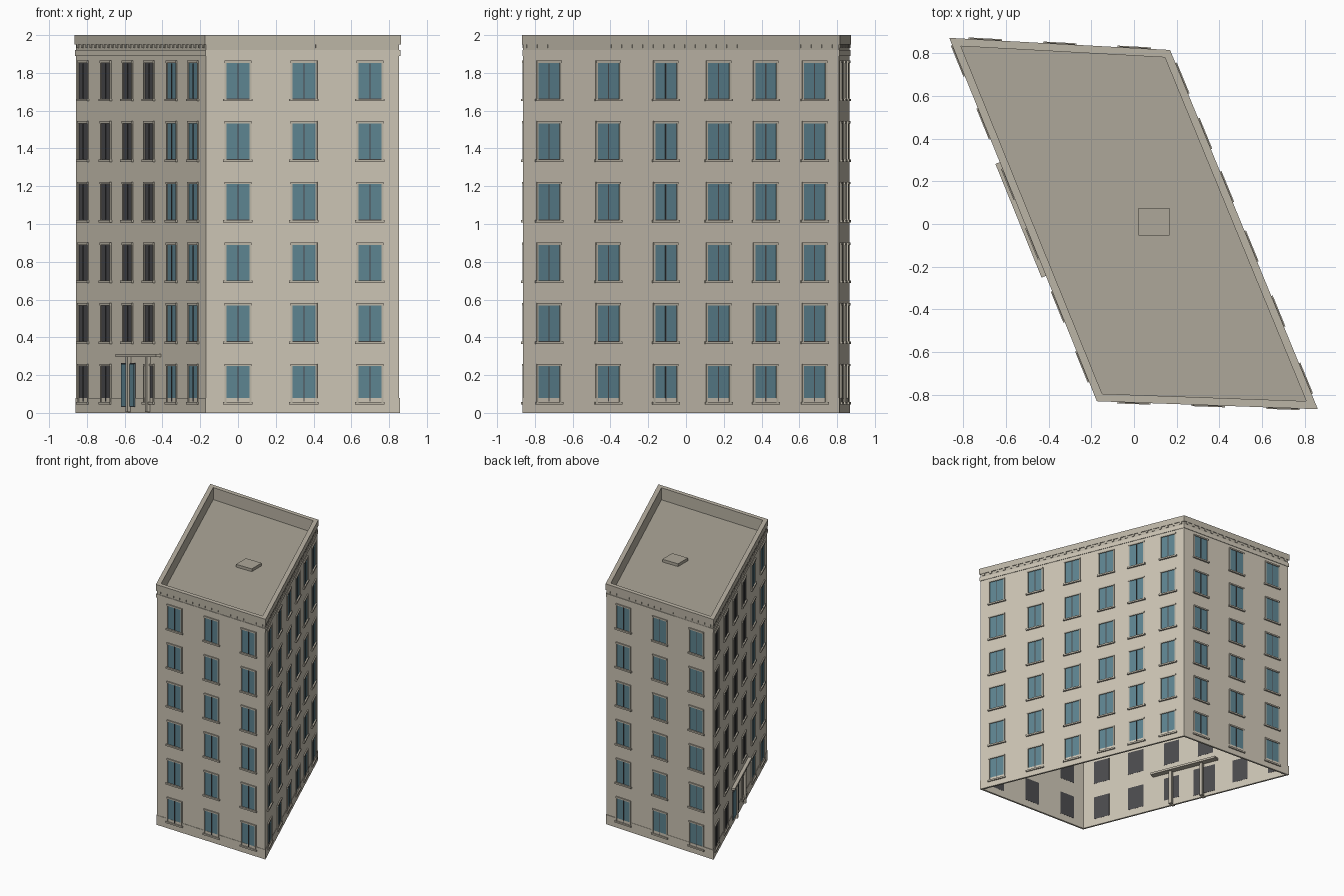
import bpy, bmesh
from mathutils import Vector
from mathutils.geometry import intersect_line_line_2d

if "Cube" in bpy.data.objects:
    bpy.data.objects.remove(bpy.data.objects["Cube"])

# Footprint corners, counter-clockwise: front-left, front-right, back-right, back-left
PLAN = [Vector(p) for p in ((-.17, -.825), (.853, -.862), (.165, .81), (-.857, .866))]
FLOORS = [.045 + .321 * i for i in range(6)]
COLUMNS = [(.166, .507, .849),
           (.081, .269, .451, .618, .767, .922),
           (.161, .502, .844),
           (.058, .232, .40, .565, .74, .906)]


def material(name, rgb):
    m = bpy.data.materials.new(name)
    m.diffuse_color = (*rgb, 1)
    m.use_nodes = True
    m.node_tree.nodes["Principled BSDF"].inputs["Base Color"].default_value = m.diffuse_color
    return m


STONE = material("stone", (.60, .55, .455))
TRIM = material("trim", (.50, .46, .38))
ROOF = material("roof", (.42, .39, .32))
GLASS = material("glass", (.11, .23, .28))
DARK = material("dark", (.07, .07, .075))

parts = {}


def mesh_for(name, mat):
    if name not in parts:
        parts[name] = (bmesh.new(), mat)
    return parts[name][0]


def offset_plan(d):
    """Footprint with every wall moved outward by d."""
    lines = []
    for i in range(4):
        a, b = PLAN[i], PLAN[(i + 1) % 4]
        u = (b - a).normalized()
        n = Vector((u.y, -u.x)) * d
        lines.append((a + n - u * 3, b + n + u * 3))
    return [intersect_line_line_2d(*lines[i - 1], *lines[i]) for i in range(4)]


def ring(name, mat, inner, outer, z0, z1):
    """Hollow band following the footprint."""
    bm = mesh_for(name, mat)
    loops = [[bm.verts.new((p.x, p.y, z)) for p in offset_plan(d)]
             for d, z in ((outer, z0), (outer, z1), (inner, z1), (inner, z0))]
    for k in range(4):
        lo, hi = loops[k], loops[(k + 1) % 4]
        for i in range(4):
            j = (i + 1) % 4
            bm.faces.new((lo[i], lo[j], hi[j], hi[i]))


def wall_box(name, mat, wall, along, width, d0, d1, z0, z1):
    """Box placed on a wall: along its length, from depth d0 to d1 (outward)."""
    a, b = PLAN[wall], PLAN[(wall + 1) % 4]
    u = (b - a).normalized()
    n = Vector((u.y, -u.x))
    bm = mesh_for(name, mat)
    v = []
    for z in (z0, z1):
        for s, d in ((-.5, d1), (.5, d1), (.5, d0), (-.5, d0)):
            p = a + u * (along + s * width) + n * d
            v.append(bm.verts.new((p.x, p.y, z)))
    for f in ((3, 2, 1, 0), (4, 5, 6, 7), (0, 1, 5, 4), (1, 2, 6, 5), (2, 3, 7, 6), (3, 0, 4, 7)):
        bm.faces.new([v[i] for i in f])


def window(wall, c, z, pane_name, pane_mat):
    wall_box("window_backing", DARK, wall, c, .135, -.013, .0005, z + .012, z + .21)
    wall_box(pane_name, pane_mat, wall, c, .128, .0005, .002, z + .015, z + .205)
    for s in (-1, 1):
        wall_box("window_frames", TRIM, wall, c + s * .066, .010, 0, .007, z + .012, z + .205)
    wall_box("window_mullions", DARK, wall, c, .006, .001, .005, z + .015, z + .2)
    wall_box("window_lintels", TRIM, wall, c, .142, 0, .009, z + .203, z + .215)
    wall_box("window_sills", TRIM, wall, c, .156, 0, .013, z, z + .013)


# Open-bottomed wall shell, plinth, cornice bands and parapet
ring("walls", STONE, -.012, 0, 0, 1.9)
ring("plinth", STONE, -.001, .003, 0, .08)
ring("lower_cornice", STONE, -.001, .004, 1.89, 1.92)
ring("upper_cornice", TRIM, -.001, .006, 1.95, 2.0)
ring("parapet", TRIM, -.03, 0, 1.89, 2.0)

# Flat roof and hatch
bm = mesh_for("roof_slab", ROOF)
tops = [[bm.verts.new((p.x, p.y, z)) for p in offset_plan(-.011)] for z in (1.88, 1.9)]
bm.faces.new(tops[0][::-1])
bm.faces.new(tops[1])
for i in range(4):
    j = (i + 1) % 4
    bm.faces.new((tops[0][i], tops[0][j], tops[1][j], tops[1][i]))
bm = mesh_for("roof_hatch", ROOF)
hatch = bmesh.ops.create_cube(bm, size=1)["verts"]
bmesh.ops.scale(bm, vec=(.145, .13, .024), verts=hatch)
bmesh.ops.translate(bm, vec=(.093, .01, 1.911), verts=hatch)

# Windows on every floor; the ground-floor door replaces one on the left wall
for w in range(4):
    length = (PLAN[(w + 1) % 4] - PLAN[w]).length
    for k, t in enumerate(COLUMNS[w]):
        shaded = w == 3 and k < 4
        for f, z in enumerate(FLOORS):
            if not (w == 3 and k == 2 and f == 0):
                window(w, t * length, z, "shaded_panes" if shaded else "window_panes",
                       DARK if shaded else GLASS)
    # Dentils under the cornice
    n = int(length / .06)
    for i in range(n):
        wall_box("dentils", TRIM, w, (i + .5) * length / n, .02, 0, .005, 1.932, 1.95)

# Entrance on the left wall: glazed door, posts and canopy
L = (PLAN[0] - PLAN[3]).length
wall_box("door_backing", DARK, 3, .405 * L, .19, -.014, .004, .03, .265)
wall_box("door_glass", GLASS, 3, .405 * L, .18, .004, .008, .035, .26)
for t in (.415, .565):
    wall_box("canopy_posts", TRIM, 3, t * L, .025, -.04, .02, .005, .3)
wall_box("canopy", TRIM, 3, .497 * L, .575, -.06, .028, .295, .312)

# Turn the gathered meshes into objects
for name, (bm, mat) in parts.items():
    bmesh.ops.recalc_face_normals(bm, faces=bm.faces)
    me = bpy.data.meshes.new(name)
    bm.to_mesh(me)
    bm.free()
    me.materials.append(mat)
    bpy.context.collection.objects.link(bpy.data.objects.new(name, me))
